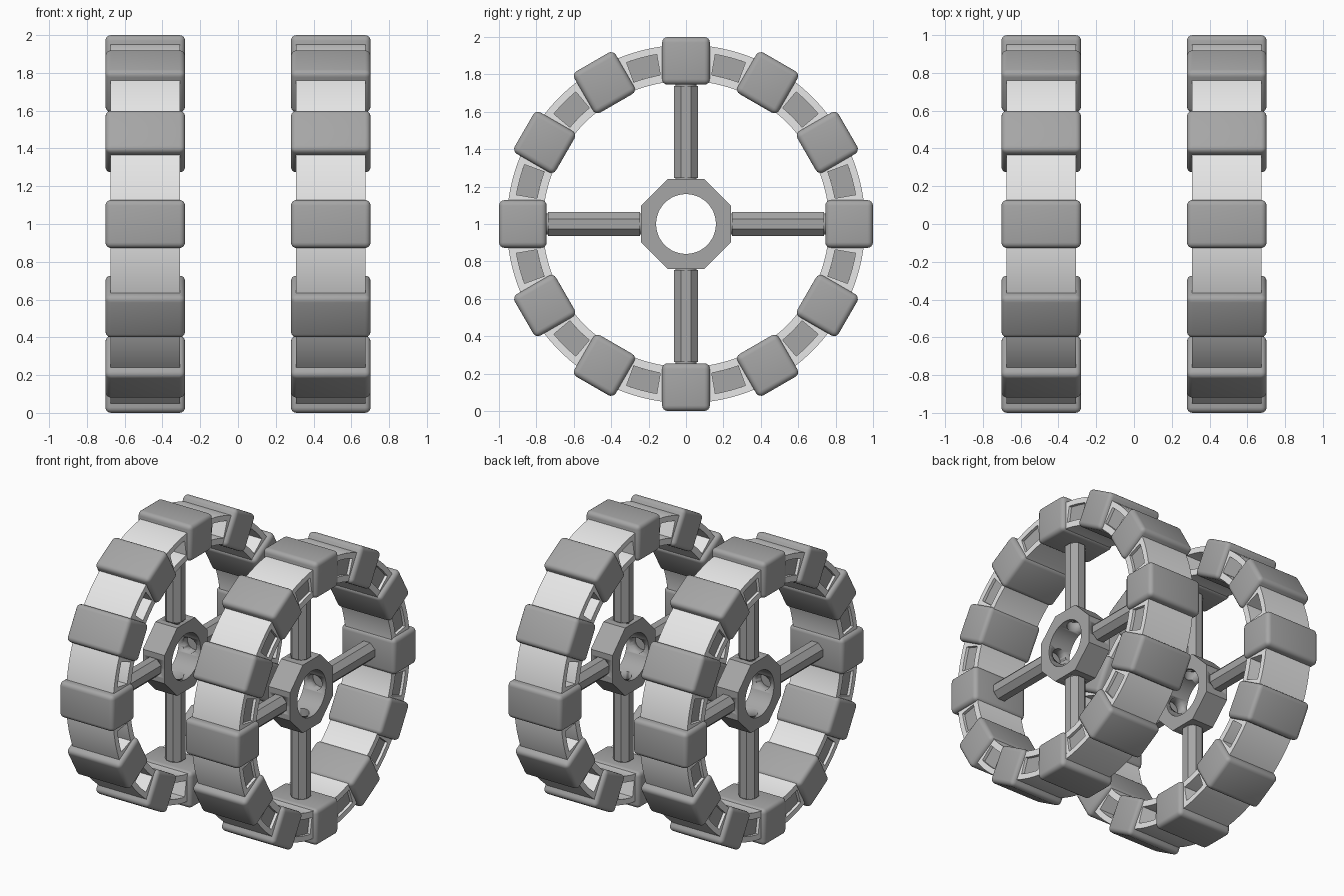
import bpy, bmesh, math
from mathutils import Matrix

if "Cube" in bpy.data.objects:
    bpy.data.objects.remove(bpy.data.objects["Cube"], do_unlink=True)


def material(name, v):
    m = bpy.data.materials.new(name)
    m.use_nodes = True
    m.diffuse_color = (v, v, v, 1)
    m.node_tree.nodes["Principled BSDF"].inputs["Base Color"].default_value = (v, v, v, 1)
    return m


GREY = material("mid grey", 0.38)
LIGHT = material("light grey", 0.8)


def finish(bm, name, mat, x=0, angle=30):
    """Turn a bmesh into an object at wheel height, smooth with sharp edges."""
    bmesh.ops.recalc_face_normals(bm, faces=bm.faces)
    me = bpy.data.meshes.new(name)
    bm.to_mesh(me)
    bm.free()
    me.materials.append(mat)
    ob = bpy.data.objects.new(name, me)
    bpy.context.collection.objects.link(ob)
    ob.location = (x, 0, 1)
    bpy.ops.object.select_all(action='DESELECT')
    ob.select_set(True)
    bpy.context.view_layer.objects.active = ob
    bpy.ops.object.shade_smooth_by_angle(angle=math.radians(angle))
    return ob


def sector(bm, a0, a1, inner, outer, x0, x1, steps):
    """Add an annular block around the x axis; outer is a function of angle."""
    full = a1 - a0 >= 360
    rings = []
    for i in range(steps if full else steps + 1):
        a = math.radians(a0 + (a1 - a0) * i / steps)
        ro = outer(a)
        rings.append([bm.verts.new((x, r * math.sin(a), r * math.cos(a)))
                      for x, r in ((x0, inner), (x1, inner), (x1, ro), (x0, ro))])
    for i in range(steps):
        p, q = rings[i], rings[(i + 1) % len(rings)]
        for k in range(4):
            n = (k + 1) % 4
            bm.faces.new((p[k], p[n], q[n], q[k]))
    if not full:
        bm.faces.new(rings[0])
        bm.faces.new(rings[-1])


def rod(bm, radius, z0, z1, sides, turn, spin=0):
    """Add a prism running outward from the hub, turned about the x axis."""
    m = (Matrix.Rotation(math.radians(turn), 4, 'X')
         @ Matrix.Translation((0, 0, (z0 + z1) / 2)) @ Matrix.Rotation(spin, 4, 'Z'))
    bmesh.ops.create_cone(bm, cap_ends=True, segments=sides, radius1=radius,
                          radius2=radius, depth=z1 - z0, matrix=m)


def octagon(a):
    step = math.pi / 4
    return 0.24 / math.cos((a + step / 2) % step - step / 2)


def build_wheel(side, label):
    cx = side * 0.491
    half = 0.183

    # Rim: two thin hoops joined by solid blocks beneath the pads
    bm = bmesh.new()
    sector(bm, 0, 360, 0.92, lambda a: 0.958, -half, half, 96)
    sector(bm, 0, 360, 0.765, lambda a: 0.808, -half, half, 96)
    for k in range(12):
        sector(bm, k * 30 - 9.8, k * 30 + 9.8, 0.808, lambda a: 0.92, -half, half, 6)
    finish(bm, label + "_rim", LIGHT, cx)

    # Recessed panels closing the outer side of each rim window
    bm = bmesh.new()
    xs = sorted((side * (half - 0.02), side * (half - 0.03)))
    for k in range(12):
        sector(bm, k * 30 + 9.8, k * 30 + 20.2, 0.808, lambda a: 0.92, xs[0], xs[1], 4)
    finish(bm, label + "_window_panels", GREY, cx)

    # Tread pads: rounded blocks around the rim
    bm = bmesh.new()
    for k in range(12):
        m = (Matrix.Rotation(math.radians(30 * k), 4, 'X')
             @ Matrix.Translation((0, 0, 0.8725))
             @ Matrix.Diagonal((0.422, 0.255, 0.255, 1)))
        bmesh.ops.create_cube(bm, size=1, matrix=m)
    bmesh.ops.bevel(bm, geom=bm.edges[:], offset=0.03, segments=4,
                    profile=0.5, affect='EDGES')
    finish(bm, label + "_tread_pads", GREY, cx, 40)

    # Octagonal hub with a round bore and four spoke sockets
    bm = bmesh.new()
    sector(bm, 22.5, 382.5, 0.16, octagon, -0.085, 0.085, 48)
    hub = finish(bm, label + "_hub", GREY, cx)
    for turn in (0, 90):
        bm = bmesh.new()
        rod(bm, 0.055, -0.3, 0.3, 20, turn)
        cutter = finish(bm, "socket_cutter", GREY, cx)
        cutter.hide_render = True
        mod = hub.modifiers.new("socket", 'BOOLEAN')
        mod.operation = 'DIFFERENCE'
        mod.solver = 'EXACT'
        mod.object = cutter
        bpy.context.view_layer.objects.active = hub
        bpy.ops.object.modifier_apply(modifier=mod.name)
        bpy.data.objects.remove(cutter, do_unlink=True)

    # Spokes: octagonal bars with a narrow neck at each end
    bm = bmesh.new()
    for turn in (0, 90, 180, 270):
        rod(bm, 0.068, 0.247, 0.738, 8, turn, math.pi / 8)
        rod(bm, 0.056, 0.215, 0.76, 20, turn)
    finish(bm, label + "_spokes", GREY, cx, 25)


build_wheel(1, "left_wheel")
build_wheel(-1, "right_wheel")
